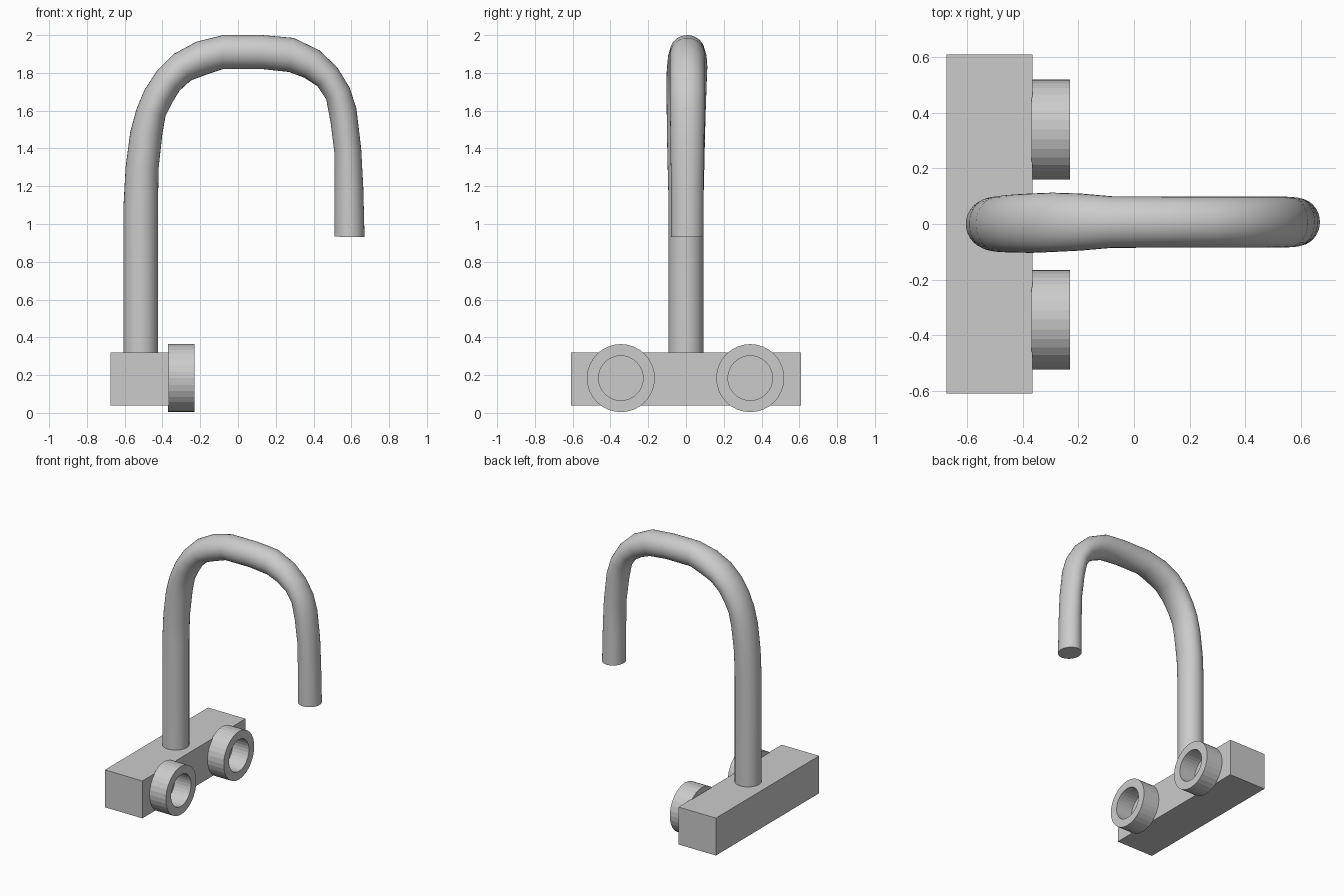
import bpy, bmesh
from math import cos, sin, pi
from mathutils import Vector


def make_object(name, bm, smooth=None):
    bmesh.ops.recalc_face_normals(bm, faces=bm.faces)
    mesh = bpy.data.meshes.new(name)
    bm.to_mesh(mesh)
    bm.free()
    ob = bpy.data.objects.new(name, mesh)
    bpy.context.collection.objects.link(ob)
    if smooth:
        bpy.ops.object.select_all(action='DESELECT')
        bpy.context.view_layer.objects.active = ob
        ob.select_set(True)
        bpy.ops.object.shade_smooth_by_angle(angle=smooth)
    return ob


def bridge(bm, a, b):
    n = len(a)
    for i in range(n):
        j = (i + 1) % n
        bm.faces.new((a[i], a[j], b[j], b[i]))


# Mounting block
bm = bmesh.new()
bmesh.ops.create_cube(bm, size=1)
for v in bm.verts:
    v.co = Vector((-0.52 + v.co.x * 0.31, v.co.y * 1.22, 0.18 + v.co.z * 0.28))
make_object("mounting_block", bm)

# Two hollow tap rings on the block's face
for name, y in (("tap_ring_left", -0.345), ("tap_ring_right", 0.34)):
    bm = bmesh.new()
    loops = []
    for x, r in ((-0.37, 0.118), (-0.37, 0.18), (-0.23, 0.18), (-0.23, 0.118)):
        loops.append([bm.verts.new((x, y + r * cos(2 * pi * i / 32), 0.184 + r * sin(2 * pi * i / 32)))
                      for i in range(32)])
    for k in range(4):
        bridge(bm, loops[k], loops[(k + 1) % 4])
    make_object(name, bm)

# Swan-neck spout: outer x, z, inner x, z, half width, sideways offset
stations = [
    (-0.606, 0.31, -0.424, 0.31, 0.092, 0),
    (-0.606, 1.10, -0.424, 1.10, 0.092, 0),
    (-0.595, 1.30, -0.420, 1.30, 0.097, 0),
    (-0.570, 1.49, -0.400, 1.48, 0.101, 0),
    (-0.537, 1.61, -0.384, 1.57, 0.103, 0.001),
    (-0.495, 1.71, -0.350, 1.64, 0.105, 0.002),
    (-0.430, 1.81, -0.310, 1.705, 0.107, 0.003),
    (-0.340, 1.90, -0.250, 1.76, 0.107, 0.006),
    (-0.220, 1.965, -0.170, 1.79, 0.103, 0.007),
    (-0.080, 2.00, -0.080, 1.82, 0.093, 0.007),
    (0.130, 2.00, 0.130, 1.82, 0.092, 0.007),
    (0.295, 1.985, 0.270, 1.805, 0.092, 0.007),
    (0.430, 1.92, 0.350, 1.775, 0.092, 0.007),
    (0.525, 1.83, 0.420, 1.73, 0.092, 0.007),
    (0.592, 1.72, 0.467, 1.66, 0.092, 0.007),
    (0.627, 1.61, 0.490, 1.54, 0.091, 0.007),
    (0.652, 1.40, 0.510, 1.38, 0.089, 0.007),
    (0.663, 1.20, 0.511, 1.20, 0.086, 0.007),
    (0.670, 0.93, 0.510, 0.933, 0.086, 0.007),
]
bm = bmesh.new()
rings = []
for ox, oz, ix, iz, w, off in stations:
    outer, inner = Vector((ox, off, oz)), Vector((ix, off, iz))
    mid, half = (outer + inner) / 2, (outer - inner) / 2
    rings.append([bm.verts.new(mid + half * cos(2 * pi * i / 32) + Vector((0, w * sin(2 * pi * i / 32), 0)))
                  for i in range(32)])
for a, b in zip(rings, rings[1:]):
    bridge(bm, a, b)
bm.faces.new(rings[0])
bm.faces.new(rings[-1])
make_object("spout", bm, smooth=0.7)
